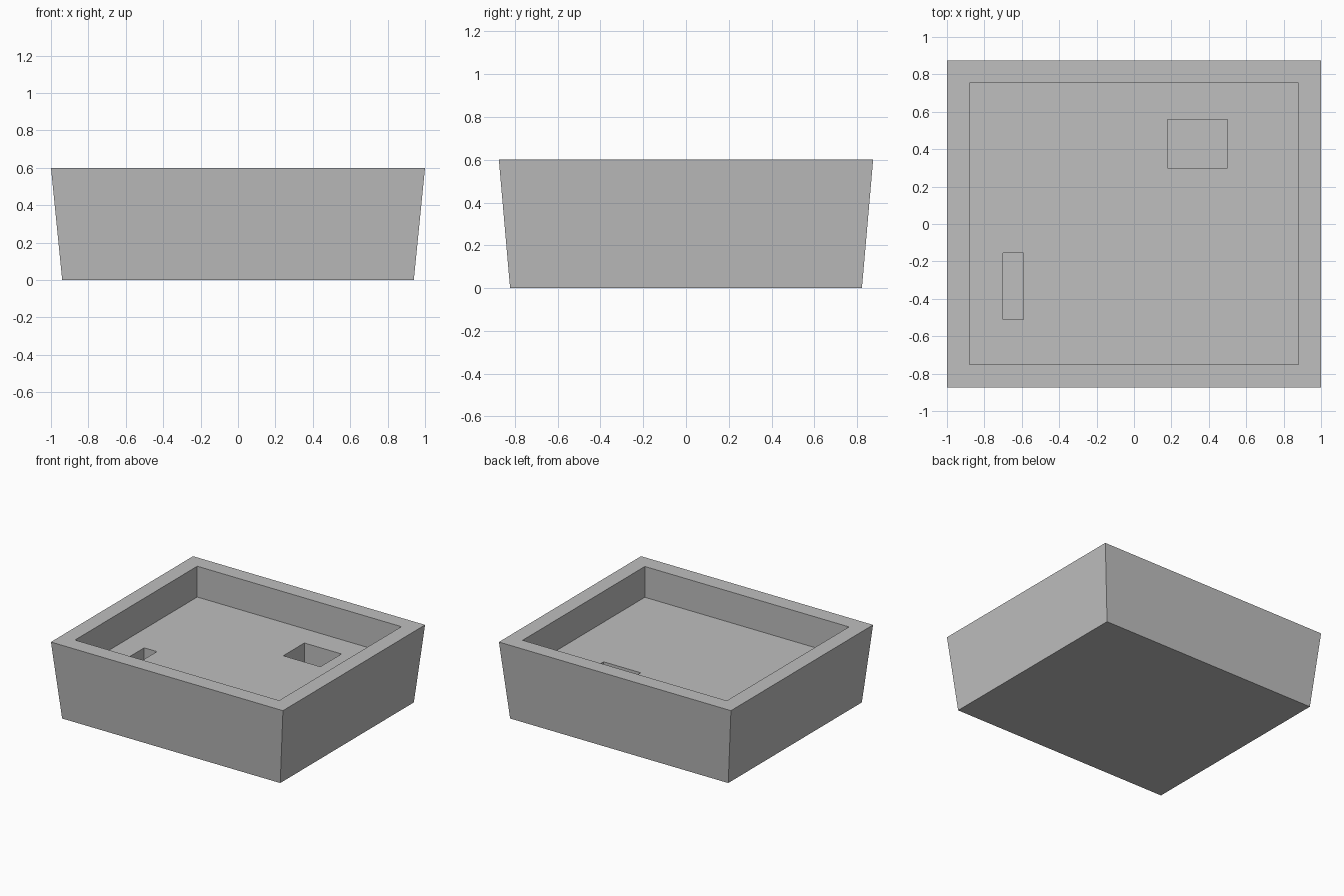
import bpy
import bmesh

cube = bpy.data.objects.get("Cube")
if cube:
    bpy.data.objects.remove(cube, do_unlink=True)

grey = bpy.data.materials.new("light grey")
grey.use_nodes = True
colour = (0.52, 0.52, 0.52, 1)
grey.diffuse_color = colour
grey.node_tree.nodes["Principled BSDF"].inputs["Base Color"].default_value = colour


def box(name, x0, x1, y0, y1, z0, z1):
    """Axis-aligned box between the given limits."""
    bm = bmesh.new()
    bmesh.ops.create_cube(bm, size=1)
    for v in bm.verts:
        v.co.x = x1 if v.co.x > 0 else x0
        v.co.y = y1 if v.co.y > 0 else y0
        v.co.z = z1 if v.co.z > 0 else z0
    mesh = bpy.data.meshes.new(name)
    bm.to_mesh(mesh)
    bm.free()
    mesh.materials.append(grey)
    obj = bpy.data.objects.new(name, mesh)
    bpy.context.collection.objects.link(obj)
    return obj


# Outer body, narrowing towards the base
tray = box("tray", -1, 1, -0.875, 0.875, 0, 0.6)
for v in tray.data.vertices:
    if v.co.z < 0.1:
        v.co.x *= 0.94
        v.co.y *= 0.94

# Wide recess, then two deeper pockets in its floor
cutters = [
    box("recess_cutter", -0.88, 0.88, -0.75, 0.755, 0.36, 0.8),
    box("large_pocket_cutter", 0.18, 0.5, 0.3, 0.56, 0.12, 0.5),
    box("small_pocket_cutter", -0.7, -0.59, -0.51, -0.155, 0.12, 0.5),
]
bpy.context.view_layer.objects.active = tray
for cutter in cutters:
    cutter.hide_render = True
    mod = tray.modifiers.new(cutter.name, "BOOLEAN")
    mod.operation = "DIFFERENCE"
    mod.solver = "EXACT"
    mod.object = cutter
    bpy.ops.object.modifier_apply(modifier=mod.name)
    bpy.data.objects.remove(cutter, do_unlink=True)
